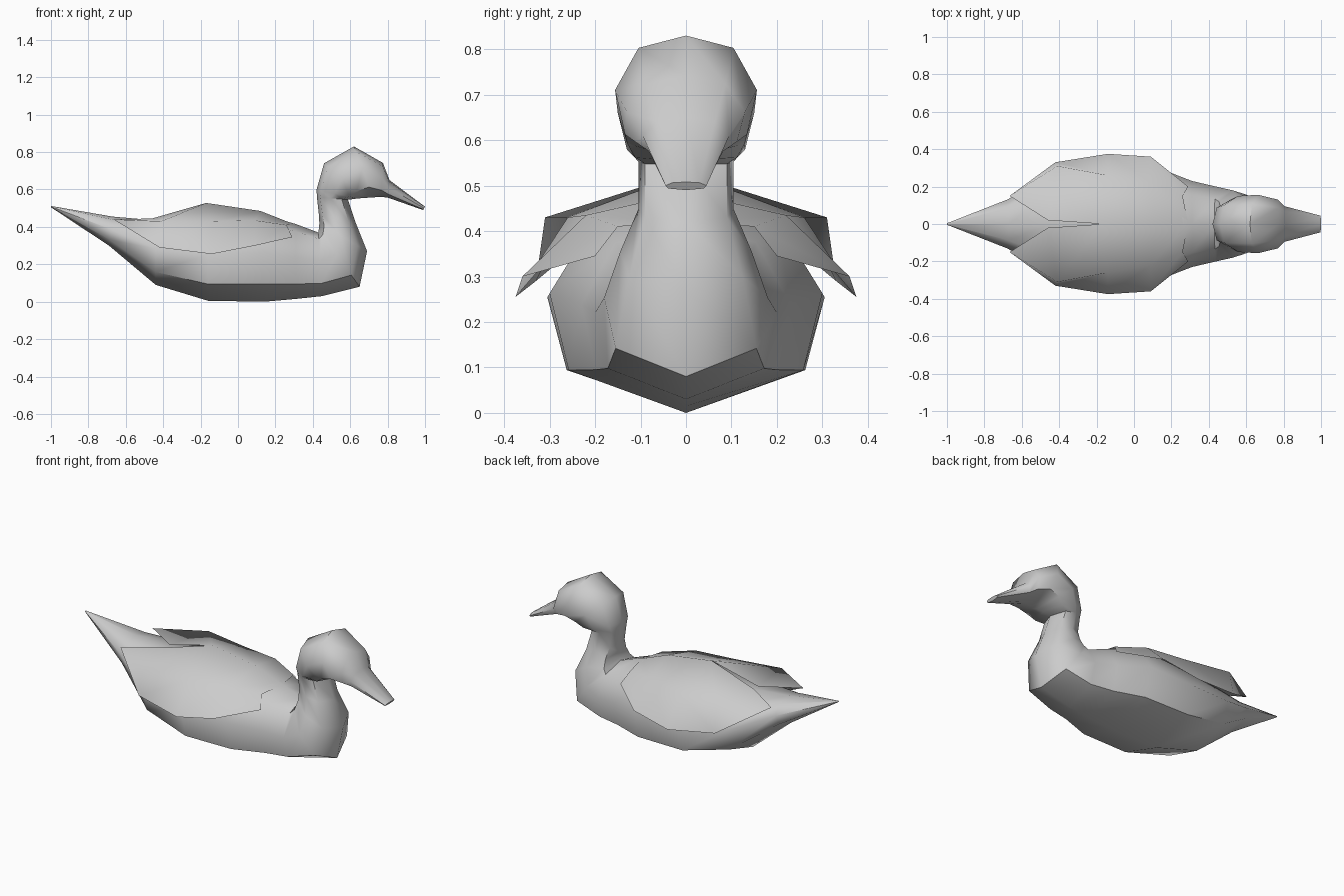
import bpy, math
from mathutils import Vector

if "Cube" in bpy.data.objects:
    bpy.data.objects.remove(bpy.data.objects["Cube"])


def make_object(name, verts, faces, angle):
    mesh = bpy.data.meshes.new(name)
    mesh.from_pydata(verts, [], faces)
    mesh.update()
    ob = bpy.data.objects.new(name, mesh)
    bpy.context.collection.objects.link(ob)
    bpy.ops.object.select_all(action='DESELECT')
    ob.select_set(True)
    bpy.context.view_layer.objects.active = ob
    bpy.ops.object.shade_smooth_by_angle(angle=math.radians(angle))
    return ob


# Eight-sided section: (fraction of half width, fraction down from top to bottom)
HALF = [(0.67, 0.10), (1.0, 0.44), (0.86, 0.80)]
SECTION = [(0, 0)] + HALF + [(0, 1)] + [(-s, t) for s, t in reversed(HALF)]


def loft(name, rings, angle):
    """Skin rings given as top x, top z, bottom x, bottom z, half width."""
    verts, faces, n = [], [], len(SECTION)
    for tx, tz, bx, bz, w in rings:
        for s, t in SECTION:
            verts.append((tx + (bx - tx) * t, s * w, tz + (bz - tz) * t))
    for r in range(len(rings) - 1):
        for i in range(n):
            a, b = r * n + i, r * n + (i + 1) % n
            faces.append((a, a + n, b + n, b))
    faces.append(tuple(range(n)))
    faces.append(tuple(reversed(range(len(verts) - n, len(verts)))))
    return make_object(name, verts, faces, angle)


# Body, neck, head and bill as one skin, from tail tip to bill tip
loft("bird_body", [
    (-1.00, .512, -1.00, .505, .004),
    (-0.67, .455, -0.69, .30, .13),
    (-0.44, .435, -0.44, .09, .26),
    (-0.16, .45, -0.16, .005, .305),
    (0.12, .47, 0.14, .00, .30),
    (0.31, .415, 0.31, .015, .23),
    (0.43, .37, 0.45, .03, .20),
    (0.432, .39, 0.65, .08, .18),
    (0.435, .42, 0.69, .27, .145),
    (0.432, .47, 0.63, .42, .105),
    (0.422, .56, 0.588, .545, .105),
    (0.42, .60, 0.64, .552, .13),
    (0.46, .74, 0.68, .555, .15),
    (0.62, .83, 0.72, .558, .156),
    (0.775, .742, 0.765, .56, .13),
    (0.81, .65, 0.80, .557, .095),
    (1.00, .508, 0.99, .49, .045),
], 55)

# Folded wing: rows of inner, ridge and lower points, mirrored to the other side
rows = [
    [(.29, 0, .418), (.26, .15, .41), (.29, .20, .345)],
    [(.12, 0, .485), (.09, .22, .435), (.09, .36, .30)],
    [(-.17, 0, .528), (-.14, .26, .43), (-.14, .375, .255)],
    [(-.46, .02, .445), (-.41, .31, .43), (-.42, .33, .29)],
]
wing_verts = [p for row in rows for p in row] + [(-.665, .15, .44)]
tip = len(wing_verts) - 1
wing_faces = []
for r in range(3):
    for c in range(2):
        a = r * 3 + c
        wing_faces.append((a, a + 1, a + 4, a + 3))
wing_faces += [(9, 10, tip), (10, 11, tip)]
wing = make_object("wings", wing_verts, wing_faces, 80)
mirror = wing.modifiers.new("mirror", 'MIRROR')
mirror.use_axis = (False, True, False)
